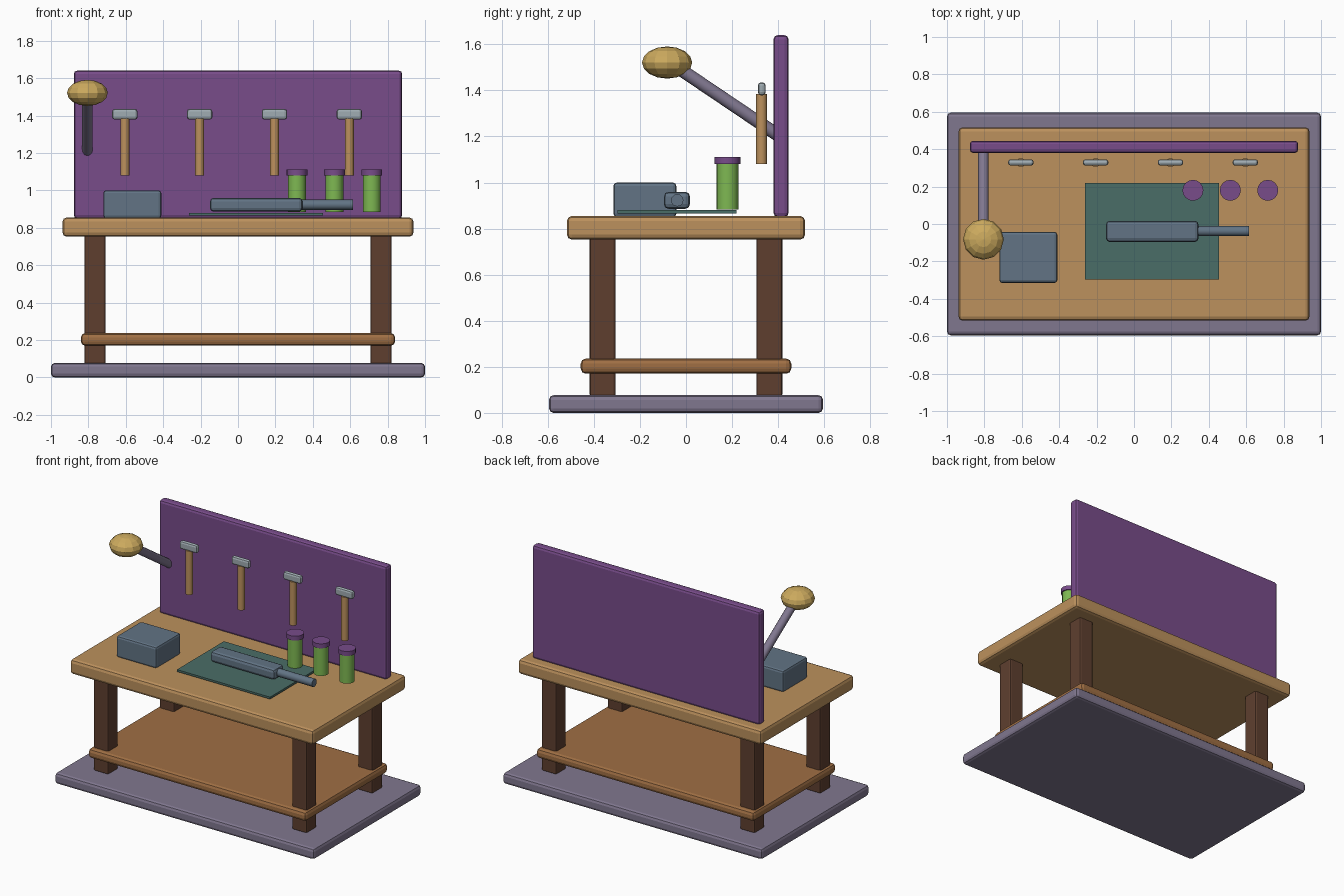
import bpy
import math
from mathutils import Vector

if "Cube" in bpy.data.objects:
    bpy.data.objects.remove(bpy.data.objects["Cube"], do_unlink=True)


def linear(c):
    c /= 255
    return c / 12.92 if c <= 0.04045 else ((c + 0.055) / 1.055) ** 2.4


def material(name, r, g, b):
    m = bpy.data.materials.new(name)
    m.use_nodes = True
    colour = (linear(r), linear(g), linear(b), 1)
    m.diffuse_color = colour
    m.node_tree.nodes["Principled BSDF"].inputs["Base Color"].default_value = colour
    return m


STONE = material("grey violet", 128, 119, 143)
WOOD = material("light wood", 188, 145, 93)
SHELF = material("warm wood", 160, 111, 68)
LEG = material("dark wood", 94, 63, 47)
PURPLE = material("purple", 120, 76, 138)
MAT = material("teal mat", 74, 109, 103)
SLATE = material("slate blue", 98, 116, 133)
GREEN = material("green", 126, 184, 82)
STEEL = material("pale steel", 160, 172, 178)
BRASS = material("brass", 204, 170, 94)


def finish(name, mat, bevel=0):
    ob = bpy.context.object
    ob.name = name
    ob.data.materials.append(mat)
    if bevel:
        mod = ob.modifiers.new("Bevel", "BEVEL")
        mod.width = bevel
        mod.segments = 2
        mod.limit_method = "ANGLE"
    return ob


def box(name, mat, low, high, bevel=0):
    low, high = Vector(low), Vector(high)
    bpy.ops.mesh.primitive_cube_add(size=1, location=(low + high) / 2)
    bpy.context.object.scale = high - low
    bpy.ops.object.transform_apply(location=False, rotation=False, scale=True)
    return finish(name, mat, bevel)


def rod(name, mat, start, end, radius, sides=12, bevel=0):
    start, end = Vector(start), Vector(end)
    axis = end - start
    bpy.ops.mesh.primitive_cylinder_add(
        vertices=sides, radius=radius, depth=axis.length, location=(start + end) / 2,
        rotation=axis.to_track_quat("Z", "Y").to_euler())
    ob = finish(name, mat, bevel)
    bpy.ops.object.shade_smooth_by_angle(angle=math.radians(35))
    return ob


# Bench: plinth, legs, shelf, worktop and tool board
box("plinth", STONE, (-1, -0.595, 0), (1, 0.595, 0.077), 0.02)
for x, side in ((-0.765, "right"), (0.765, "left")):
    for y, end in ((-0.362, "front"), (0.362, "back")):
        box(f"{end}_{side}_leg", LEG, (x - 0.057, y - 0.057, 0.07),
            (x + 0.057, y + 0.057, 0.77), 0.012)
box("shelf", SHELF, (-0.84, -0.457, 0.17), (0.84, 0.457, 0.236), 0.022)
box("worktop", WOOD, (-0.938, -0.517, 0.752), (0.938, 0.517, 0.855), 0.022)
box("tool_board", PURPLE, (-0.878, 0.38, 0.85), (0.878, 0.445, 1.64), 0.018)

# Hanging hammers
for i in range(4):
    x = -0.605 + 0.4 * i
    rod(f"hammer_handle_{i + 1}", WOOD, (x, 0.328, 1.08), (x, 0.328, 1.385), 0.024)
    box(f"hammer_head_{i + 1}", STEEL, (x - 0.068, 0.312, 1.378),
        (x + 0.068, 0.346, 1.435), 0.014)

# Jars with lids
for i in range(3):
    x = 0.315 + 0.2 * i
    rod(f"jar_{i + 1}", GREEN, (x, 0.18, 0.883), (x, 0.18, 1.082), 0.048, 16)
    rod(f"jar_lid_{i + 1}", PURPLE, (x, 0.18, 1.08), (x, 0.18, 1.111), 0.056, 16)

# Items lying on the worktop
box("storage_box", SLATE, (-0.72, -0.315, 0.85), (-0.41, -0.042, 1.0), 0.015)
box("cutting_mat", MAT, (-0.263, -0.297, 0.866), (0.455, 0.22, 0.88))
box("power_tool_body", SLATE, (-0.15, -0.096, 0.886), (0.345, 0.017, 0.96), 0.02)
rod("power_tool_grip", SLATE, (0.33, -0.038, 0.923), (0.615, -0.038, 0.923), 0.027)

# Lamp on its slanted arm
rod("lamp_arm", STONE, (-0.805, 0.4, 1.205), (-0.805, -0.06, 1.515), 0.028)
bpy.ops.mesh.primitive_uv_sphere_add(segments=12, ring_count=8, radius=0.109,
                                     location=(-0.805, -0.082, 1.521))
bpy.context.object.scale.z = 0.64
bpy.ops.object.transform_apply(location=False, rotation=False, scale=True)
finish("lamp_head", BRASS)
